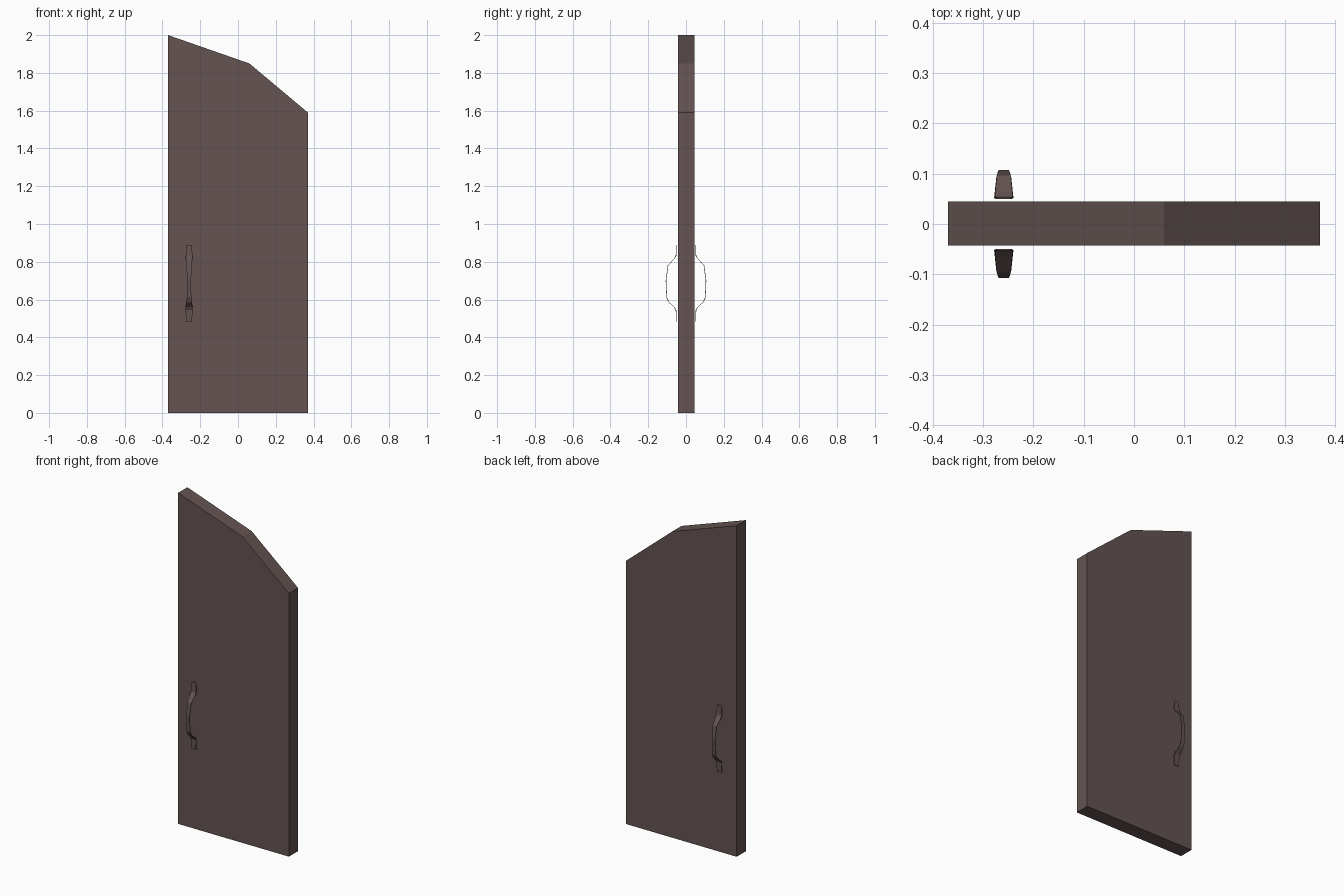
import bpy, bmesh

if "Cube" in bpy.data.objects:
    bpy.data.objects.remove(bpy.data.objects["Cube"])

wood = bpy.data.materials.new("dark_brown")
wood.diffuse_color = (0.125, 0.088, 0.084, 1)
wood.use_nodes = True
wood.node_tree.nodes["Principled BSDF"].inputs["Base Color"].default_value = wood.diffuse_color


def make_object(name, bm):
    bmesh.ops.recalc_face_normals(bm, faces=bm.faces)
    mesh = bpy.data.meshes.new(name)
    bm.to_mesh(mesh)
    bm.free()
    mesh.materials.append(wood)
    ob = bpy.data.objects.new(name, mesh)
    bpy.context.collection.objects.link(ob)
    return ob


# Door slab: clipped-corner profile extruded through its thickness
profile = [(-0.37, 0), (0.37, 0), (0.37, 1.59), (0.06, 1.85), (-0.37, 2.0)]
bm = bmesh.new()
face = bm.faces.new([bm.verts.new((x, -0.043, z)) for x, z in profile])
ext = bmesh.ops.extrude_face_region(bm, geom=[face])
bmesh.ops.translate(bm, vec=(0, 0.088, 0),
                    verts=[g for g in ext["geom"] if isinstance(g, bmesh.types.BMVert)])
make_object("door_panel", bm)

# Pull handle path: height, distance from door centre, half width
path = [(0.89, 0.051, 0.014), (0.83, 0.053, 0.018), (0.815, 0.064, 0.017),
        (0.78, 0.095, 0.014), (0.70, 0.106, 0.010), (0.61, 0.102, 0.012),
        (0.585, 0.090, 0.015), (0.56, 0.062, 0.018), (0.545, 0.053, 0.019),
        (0.485, 0.051, 0.015)]


# Thin bowed strap on each side of the door
def handle(name, side):
    t = 0.0015
    bm = bmesh.new()
    rings = []
    for z, d, w in path:
        rings.append([bm.verts.new((-0.259 + sx * w, side * (d + o), z))
                      for sx, o in ((-1, -t), (1, -t), (1, t), (-1, t))])
    for a, b in zip(rings, rings[1:]):
        for i in range(4):
            j = (i + 1) % 4
            bm.faces.new((a[i], a[j], b[j], b[i]))
    bm.faces.new(rings[0])
    bm.faces.new(rings[-1])
    ob = make_object(name, bm)
    for p in ob.data.polygons:
        p.use_smooth = False


handle("front_handle", -1)
handle("back_handle", 1)
